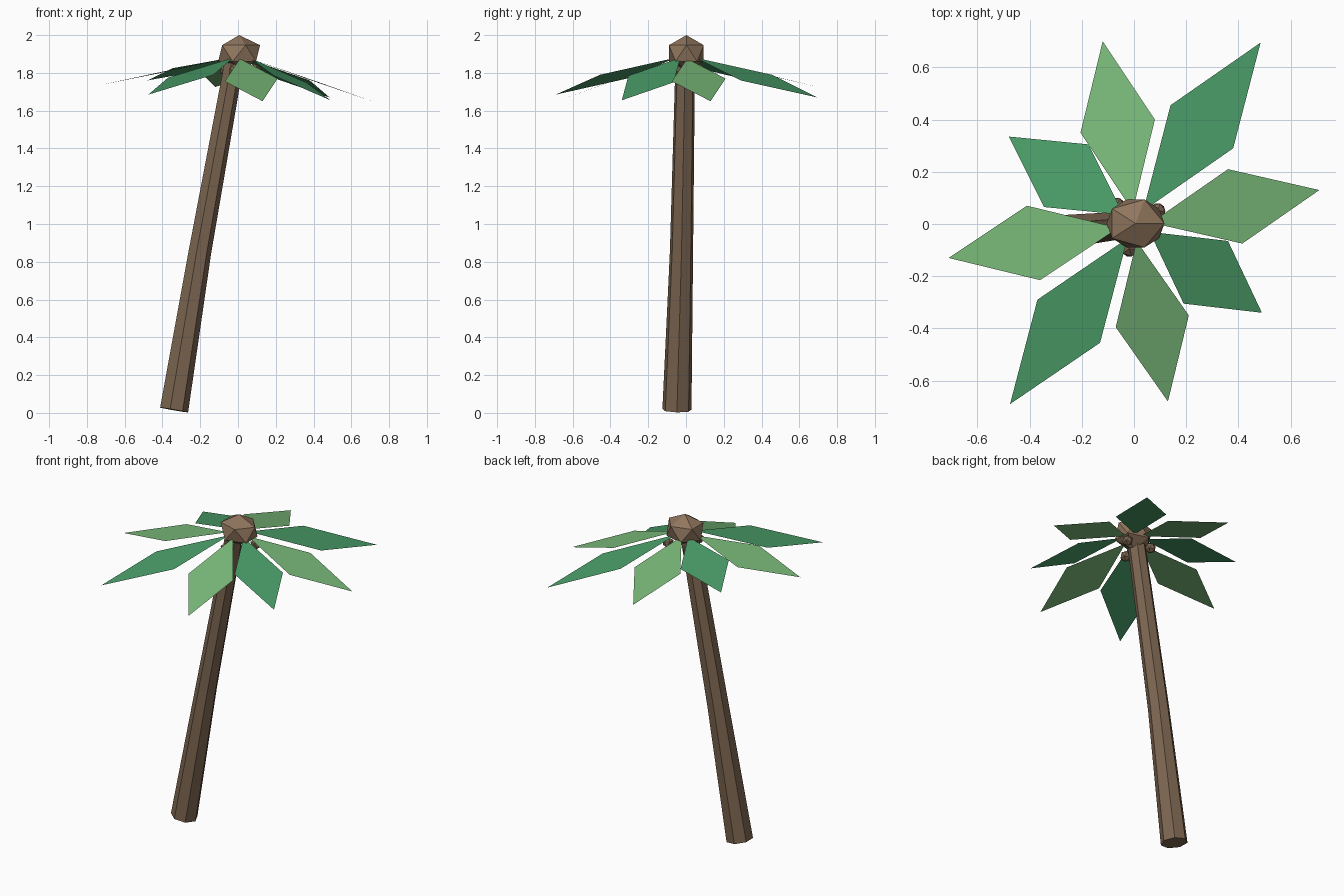
import bpy, bmesh, math
from mathutils import Vector, Matrix

if "Cube" in bpy.data.objects:
    bpy.data.objects.remove(bpy.data.objects["Cube"])


def material(name, rgb):
    m = bpy.data.materials.new(name)
    m.diffuse_color = (*rgb, 1)
    m.use_nodes = True
    m.node_tree.nodes["Principled BSDF"].inputs["Base Color"].default_value = m.diffuse_color
    return m


BARK = material("bark", (0.20, 0.13, 0.08))
HUSK = material("husk", (0.28, 0.18, 0.11))
LIGHT = material("light_green", (0.19, 0.48, 0.19))
DARK = material("dark_green", (0.07, 0.34, 0.14))


def add_object(name, bm, mat):
    bmesh.ops.recalc_face_normals(bm, faces=bm.faces)
    mesh = bpy.data.meshes.new(name)
    bm.to_mesh(mesh)
    bm.free()
    mesh.materials.append(mat)
    ob = bpy.data.objects.new(name, mesh)
    bpy.context.collection.objects.link(ob)
    return ob


# Leaning trunk: rings along a slightly bent centre line (centre, radius)
SIDES = 7
path = [((-0.342, -0.048, 0.016), 0.079),
        ((-0.205, -0.024, 0.85), 0.063),
        ((-0.022, -0.004, 1.86), 0.053)]
axis = (Vector(path[-1][0]) - Vector(path[0][0])).normalized()
tilt = Vector((0, 0, 1)).rotation_difference(axis).to_matrix()
bm = bmesh.new()
rings = []
for centre, r in path:
    ring = []
    for i in range(SIDES):
        a = 2 * math.pi * i / SIDES
        offset = tilt @ Vector((r * math.cos(a), r * math.sin(a), 0))
        ring.append(bm.verts.new(Vector(centre) + offset))
    rings.append(ring)
for lo, hi in zip(rings, rings[1:]):
    for i in range(SIDES):
        j = (i + 1) % SIDES
        bm.faces.new((lo[i], lo[j], hi[j], hi[i]))
bm.faces.new(rings[0][::-1])
bm.faces.new(rings[-1])
add_object("trunk", bm, BARK)


# Faceted balls: crown knob and the coconuts hanging below it
def ball(name, centre, size, mat):
    bm = bmesh.new()
    bmesh.ops.create_icosphere(
        bm, subdivisions=1, radius=1,
        matrix=Matrix.Translation(centre) @ Matrix.Diagonal((*size, 1)))
    add_object(name, bm, mat)


ball("crown", (0.006, 0.002, 1.904), (0.124, 0.108, 0.096), HUSK)
for k, (x, y) in enumerate([(-0.065, 0.07), (0.09, 0.05), (-0.018, -0.095)]):
    ball(f"coconut_{k + 1}", (x, y, 1.815), (0.034, 0.034, 0.034), BARK)

# Leaves: flat parallelograms given by tip and two side corners;
# the base corner follows from the other three
leaves = [
    (LIGHT, (0.71, 0.13, 1.65), (0.36, 0.21, 1.77), (0.415, -0.075, 1.755)),
    (DARK, (0.485, 0.695, 1.67), (0.14, 0.455, 1.79), (0.38, 0.29, 1.76)),
    (LIGHT, (-0.12, 0.70, 1.725), (-0.205, 0.35, 1.81), (0.08, 0.40, 1.795)),
    (DARK, (-0.48, 0.335, 1.76), (-0.345, 0.065, 1.825), (-0.175, 0.305, 1.815)),
    (LIGHT, (-0.71, -0.13, 1.74), (-0.36, -0.215, 1.815), (-0.41, 0.07, 1.80)),
    (DARK, (-0.475, -0.69, 1.685), (-0.13, -0.455, 1.79), (-0.37, -0.29, 1.775)),
    (LIGHT, (0.13, -0.68, 1.65), (0.21, -0.35, 1.77), (-0.07, -0.395, 1.755)),
    (DARK, (0.49, -0.34, 1.655), (0.36, -0.065, 1.75), (0.19, -0.305, 1.785)),
]
for k, (mat, tip, a, b) in enumerate(leaves):
    tip, a, b = Vector(tip), Vector(a), Vector(b)
    bm = bmesh.new()
    face = bm.faces.new([bm.verts.new(p) for p in (tip, a, a + b - tip, b)])
    leaf = add_object(f"leaf_{k + 1}", bm, mat)
    if leaf.data.polygons[0].normal.z < 0:
        leaf.data.flip_normals()
